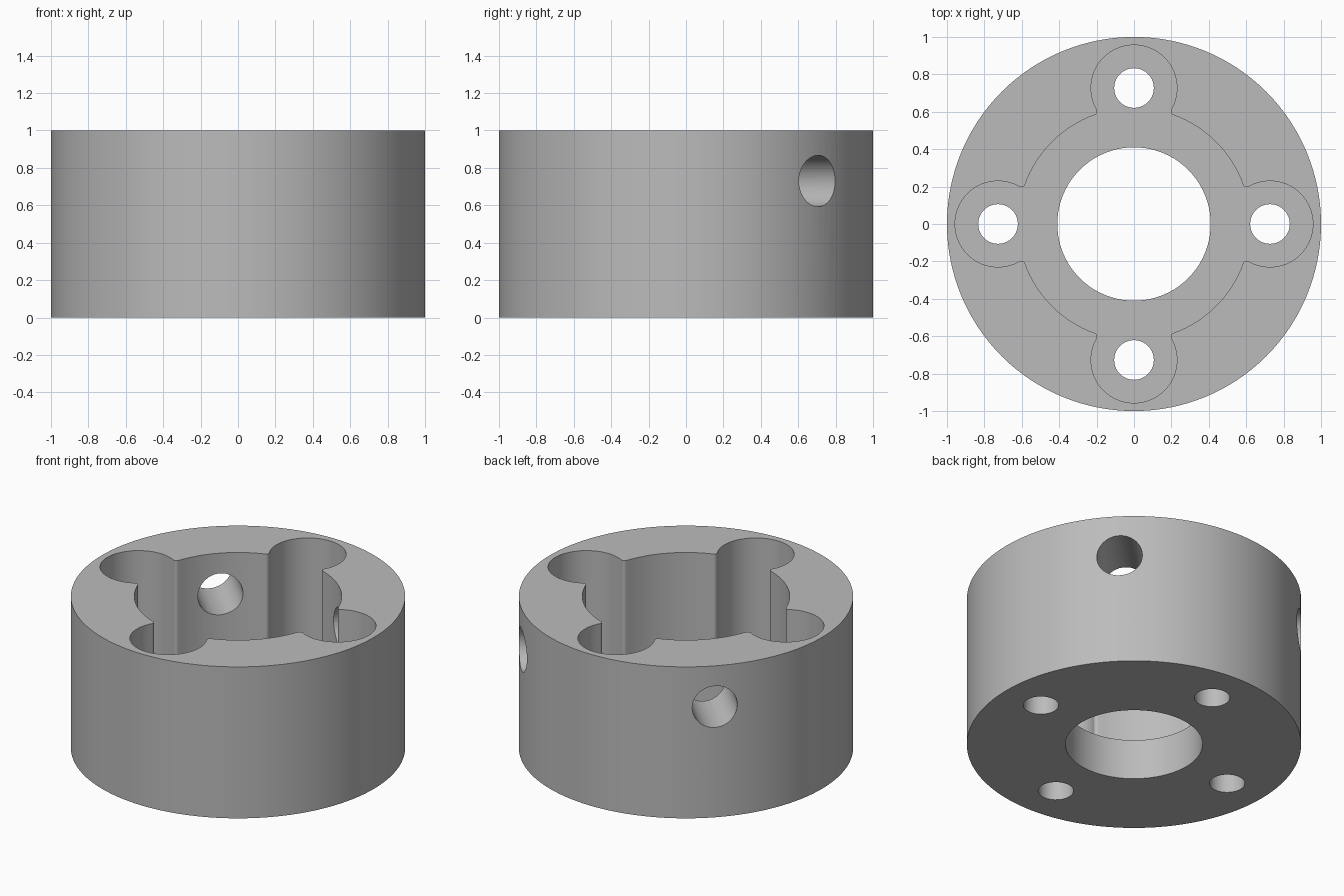
import bpy
from math import pi, cos, sin, atan2, hypot, radians
from mathutils import Matrix, Vector
import bmesh

if "Cube" in bpy.data.objects:
    bpy.data.objects.remove(bpy.data.objects["Cube"], do_unlink=True)

FLOOR = 0.265        # height of the recess floor
CAVITY_R = 0.62      # main recess radius
LOBE_D, LOBE_R = 0.727, 0.23
FILLET = 0.02

grey = bpy.data.materials.new("grey_metal")
grey.use_nodes = True
grey.diffuse_color = (0.5, 0.5, 0.5, 1)
grey.node_tree.nodes["Principled BSDF"].inputs["Base Color"].default_value = (0.5, 0.5, 0.5, 1)


def prism(name, outline, z0, z1):
    """Closed solid from a flat outline."""
    bm = bmesh.new()
    face = bm.faces.new([bm.verts.new((x, y, z0)) for x, y in outline])
    top = bmesh.ops.extrude_face_region(bm, geom=[face])["geom"]
    bmesh.ops.translate(bm, vec=(0, 0, z1 - z0),
                        verts=[g for g in top if isinstance(g, bmesh.types.BMVert)])
    bmesh.ops.recalc_face_normals(bm, faces=bm.faces)
    mesh = bpy.data.meshes.new(name)
    bm.to_mesh(mesh)
    bm.free()
    mesh.materials.append(grey)
    obj = bpy.data.objects.new(name, mesh)
    bpy.context.collection.objects.link(obj)
    return obj


def arc(cx, cy, r, a0, a1, n):
    return [(cx + r * cos(a0 + (a1 - a0) * i / n),
             cy + r * sin(a0 + (a1 - a0) * i / n)) for i in range(n + 1)]


def circle(r, n, cx=0, cy=0):
    return arc(cx, cy, r, 0, 2 * pi, n)[:-1]


def recess_outline():
    """Round recess with four lobes and rounded corners between them."""
    d0, d1 = CAVITY_R + FILLET, LOBE_R + FILLET
    fx = (d0 ** 2 - d1 ** 2 + LOBE_D ** 2) / (2 * LOBE_D)
    fy = (d0 ** 2 - fx ** 2) ** 0.5
    main = atan2(fy, fx)                 # fillet centre seen from the axis
    lobe = atan2(fy, fx - LOBE_D)        # fillet centre seen from the lobe
    quarter = arc(LOBE_D, 0, LOBE_R, -lobe, lobe, 36)
    quarter += arc(fx, fy, FILLET, lobe - pi, main - pi, 6)[1:]
    quarter += arc(0, 0, CAVITY_R, main, pi / 2 - main, 16)[1:]
    quarter += arc(fy, fx, FILLET, 1.5 * pi - main, 1.5 * pi - lobe, 6)[1:-1]
    points = []
    for k in range(4):
        c, s = cos(k * pi / 2), sin(k * pi / 2)
        points += [(c * x - s * y, s * x + c * y) for x, y in quarter]
    return points


def cut(body, cutter):
    cutter.hide_render = True
    mod = body.modifiers.new("cut", "BOOLEAN")
    mod.operation, mod.solver, mod.object = "DIFFERENCE", "EXACT", cutter
    bpy.context.view_layer.objects.active = body
    bpy.ops.object.modifier_apply(modifier=mod.name)
    bpy.data.objects.remove(cutter, do_unlink=True)


# Body with lobed recess and centre bore
body = prism("hub_body", circle(1, 128), 0, 1)
cut(body, prism("recess_cutter", recess_outline(), FLOOR, 1.2))
cut(body, prism("bore_cutter", circle(0.41, 80), -0.2, 0.6))

# Bolt holes in the floor of each lobe
for k in range(4):
    a = k * pi / 2
    cut(body, prism("bolt_cutter", circle(0.106, 40, LOBE_D * cos(a), LOBE_D * sin(a)), -0.2, 0.6))

# Two radial set-screw holes through the back wall
for angle in (radians(45), radians(135)):
    cutter = prism("screw_cutter", circle(0.137, 48), 0.4, 1.2)
    turn = Vector((cos(angle), sin(angle), 0)).to_track_quat("Z", "Y").to_matrix().to_4x4()
    cutter.data.transform(Matrix.Translation((0, 0, 0.73)) @ turn)
    cut(body, cutter)

# Smooth curved walls, sharp rims
bpy.ops.object.select_all(action="DESELECT")
body.select_set(True)
bpy.context.view_layer.objects.active = body
bpy.ops.object.shade_smooth_by_angle(angle=radians(30))
